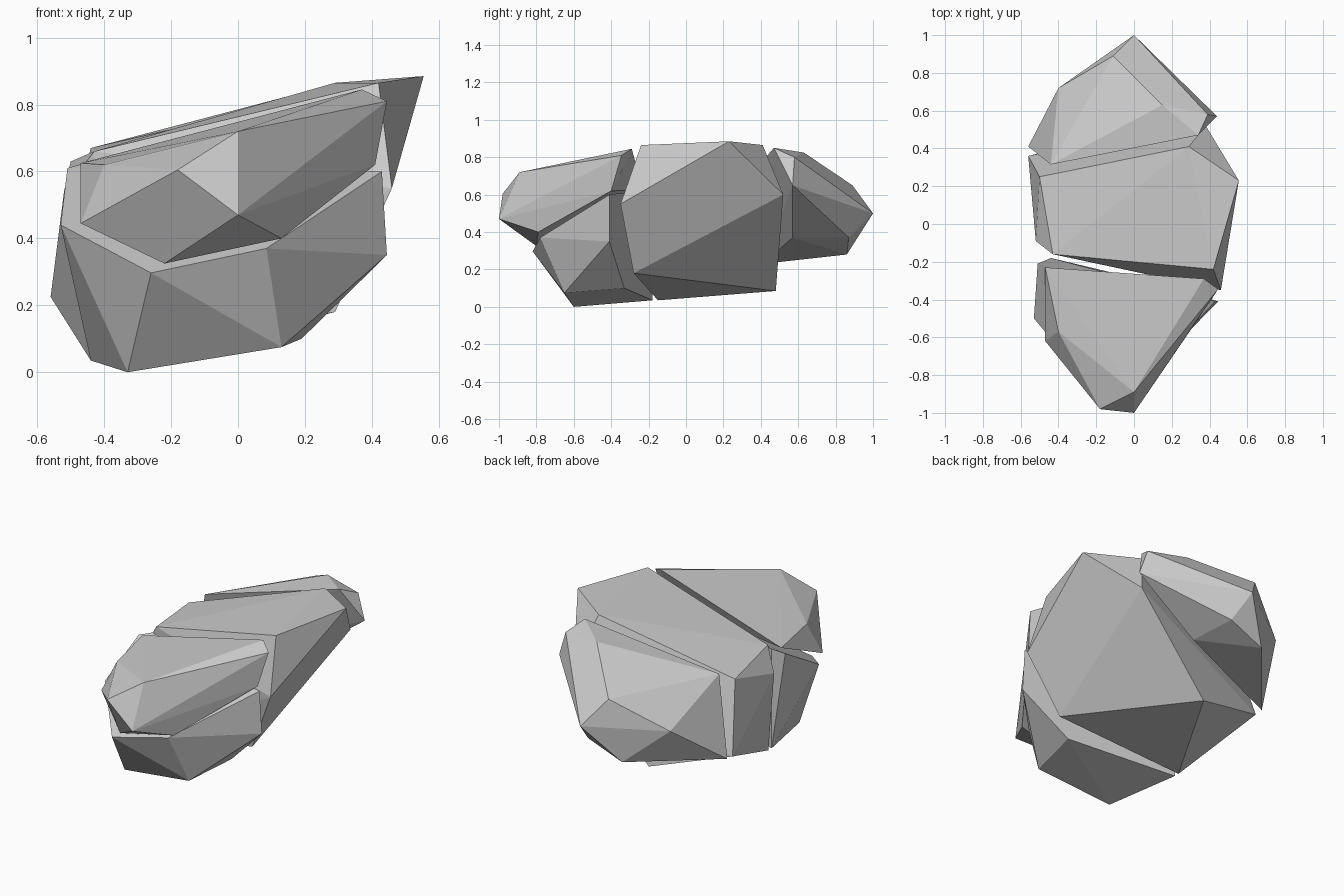
import bpy, bmesh
from math import radians

if "Cube" in bpy.data.objects:
    bpy.data.objects.remove(bpy.data.objects["Cube"])


def rock_chunk(name, corners):
    """Faceted convex stone wrapped around a few corner points."""
    bm = bmesh.new()
    for c in corners:
        bm.verts.new(c)
    hull = bmesh.ops.convex_hull(bm, input=bm.verts[:])
    loose = [v for v in bm.verts if not v.link_faces]
    bmesh.ops.delete(bm, geom=loose, context='VERTS')
    # merge nearly coplanar facets into flat fracture faces
    bmesh.ops.dissolve_limit(bm, angle_limit=radians(3), verts=bm.verts[:], edges=bm.edges[:])
    bmesh.ops.recalc_face_normals(bm, faces=bm.faces[:])
    mesh = bpy.data.meshes.new(name)
    bm.to_mesh(mesh)
    bm.free()
    obj = bpy.data.objects.new(name, mesh)
    bpy.context.collection.objects.link(obj)
    return obj


# upper slab at the front
rock_chunk("front_upper_chunk", [
    (0, -.89, .72), (-.18, -.98, .605), (0, -1, .47), (-.47, -.62, .445),
    (-.22, -.8, .325), (.13, -.79, .40), (.445, -.345, .81), (.37, -.29, .845),
    (.41, -.4, .62), (-.47, -.23, .625), (-.4, -.57, .62)])

# lower wedge at the front, touching the ground
rock_chunk("front_lower_chunk", [
    (-.53, -.5, .44), (-.26, -.82, .297), (.085, -.78, .37), (.43, -.41, .6),
    (.445, -.41, .35), (.19, -.33, .1), (-.44, -.18, .035), (-.51, -.21, .61),
    (-.44, -.18, .63), (-.33, -.6, 0), (.13, -.65, .075)])

# large central block
rock_chunk("middle_chunk", [
    (.555, .23, .885), (.29, .41, .865), (.42, -.24, .865), (-.43, -.16, .66),
    (-.5, .25, .63), (-.52, -.09, .54), (-.56, .36, .225), (-.44, -.15, .035),
    (-.09, .48, .085), (.29, -.28, .18), (.46, -.35, .55), (.38, .52, .6)])

# pointed block at the back
rock_chunk("back_chunk", [
    (.34, .47, .85), (.39, .58, .8), (.44, .57, .65), (.15, .63, .825),
    (-.11, .89, .65), (0, 1, .5), (.04, .87, .37), (-.18, .86, .28),
    (-.4, .72, .47), (-.56, .41, .23), (-.44, .315, .67), (.06, .57, .37)])
